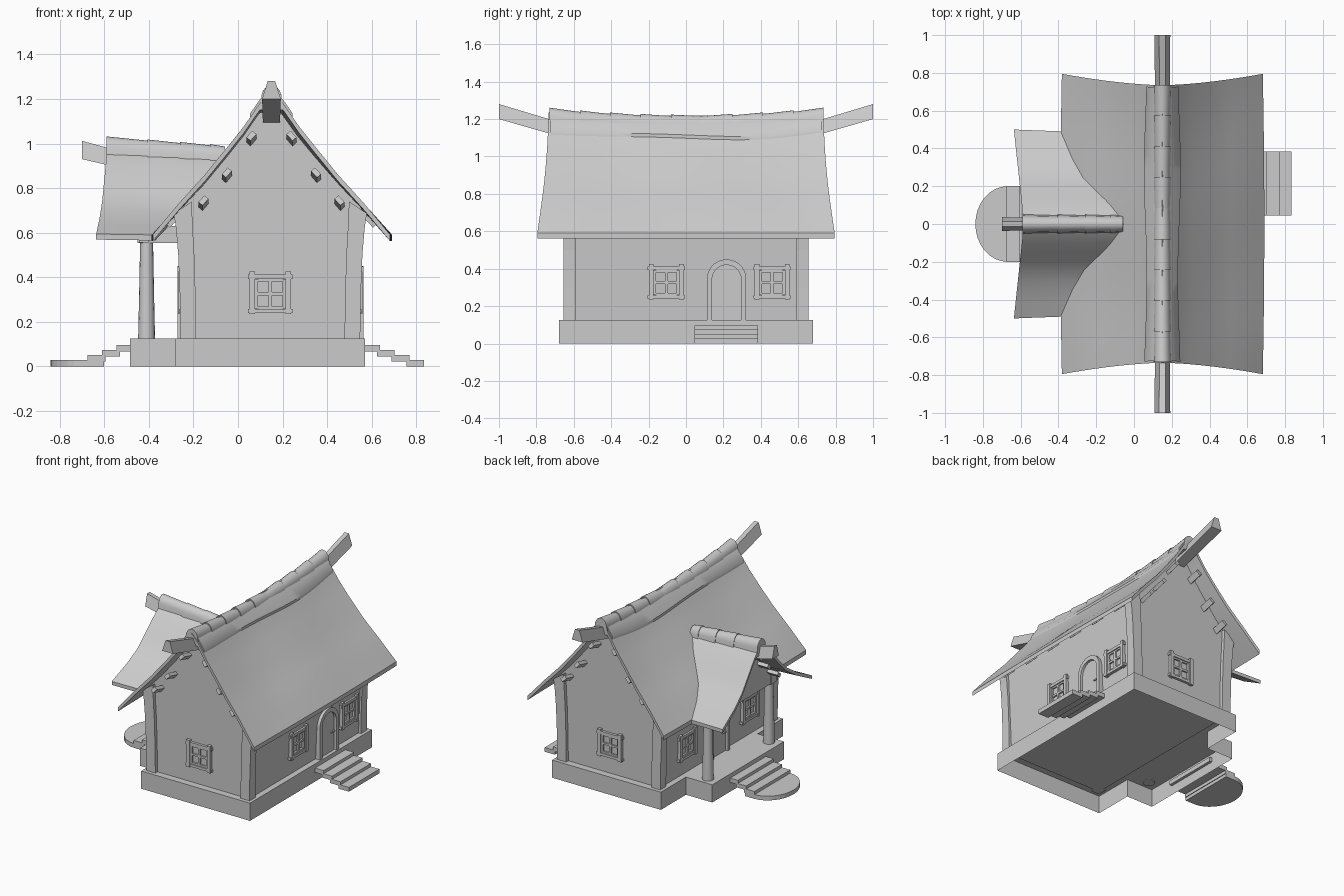
import bpy, bmesh, math
from mathutils import Matrix, Vector

if "Cube" in bpy.data.objects:
    bpy.data.objects.remove(bpy.data.objects["Cube"])

C = 0.145   # house centre line in x
RC = 0.15   # roof centre line in x
MAIN = [(0, 1.2), (.05, 1.15), (.125, 1.045), (.2, .955), (.3, .84), (.42, .72), (.54, .592)]
PORCH = [(0, .955), (.05, .92), (.1, .875), (.2, .77), (.25, .72), (.35, .658), (.5, .59)]


def interp(p, v):
    for (a, b), (c, d) in zip(p, p[1:]):
        if v <= c:
            break
    return b + (d - b) * (v - a) / (c - a)


def inverse(p, z):
    return interp([(-b, a) for a, b in p], -z)


def make(name, verts, faces, mat=None, smooth=False):
    me = bpy.data.meshes.new(name)
    bm = bmesh.new()
    vs = [bm.verts.new((mat or Matrix()) @ Vector(v)) for v in verts]
    for f in faces:
        bm.faces.new([vs[i] for i in f])
    bmesh.ops.recalc_face_normals(bm, faces=bm.faces)
    bm.to_mesh(me)
    bm.free()
    ob = bpy.data.objects.new(name, me)
    bpy.context.collection.objects.link(ob)
    if smooth:
        bpy.ops.object.select_all(action='DESELECT')
        ob.select_set(True)
        bpy.context.view_layer.objects.active = ob
        bpy.ops.object.shade_smooth_by_angle(angle=math.radians(35))
    return ob


def sides(n, rows):
    return [(r * n + i, r * n + (i + 1) % n, r * n + n + (i + 1) % n, r * n + n + i)
            for r in range(rows - 1) for i in range(n)]


def loft(name, rings, mat=None, smooth=False, bottom=True):
    n, m = len(rings[0]), len(rings)
    faces = sides(n, m) + [tuple(range(m * n - n, m * n))]
    if bottom:
        faces.append(tuple(range(n)))
    return make(name, [v for r in rings for v in r], faces, mat, smooth)


def box(name, x0, x1, y0, y1, z0, z1, mat=None):
    return loft(name, [[(x0, y0, z), (x1, y0, z), (x1, y1, z), (x0, y1, z)] for z in (z0, z1)], mat)


def sheet(name, fn, us, vs, thick):
    # thin slab: the top surface from fn plus a copy lowered by thick
    verts = []
    for v in vs:
        row = [fn(u, v) for u in us]
        verts += row + [(x, y, z - thick) for x, y, z in reversed(row)]
    n, m = len(us), 2 * len(us)
    faces = sides(m, len(vs))
    for r in (0, len(vs) - 1):
        faces += [(r * m + i, r * m + i + 1, r * m + m - 2 - i, r * m + m - 1 - i) for i in range(n - 1)]
    return make(name, verts, faces, None, True)


# Base with porch floor, open underneath
plan = [(C - .425, -.68), (C + .425, -.68), (C + .425, .68), (C - .425, .68),
        (C - .425, .4), (-.485, .4), (-.485, -.4), (C - .425, -.4)]
loft("base", [[(x, y, z) for x, y in plan] for z in (0, .125)], bottom=False)

# Thin step treads on both sides; the lowest porch step is rounded
for i in range(4):
    z = .03 + .022 * i
    x = .835 - .066 * i
    box("side_step", x - .08, x, .045, .385, z - .03, z)
    if i:
        x = -.74 + .065 * i
        box("porch_step", x, x + .08, -.2, .2, z - .03, z)
arc = [(-.67 - .17 * math.sin(math.pi * k / 16), .2 * math.cos(math.pi * k / 16)) for k in range(17)]
outline = [(-.6, .2)] + arc + [(-.6, -.2)]
loft("round_step", [[(x, y, z) for x, y in outline] for z in (0, .03)])

# Walls with gables that follow the roof
half = [(.383, .12), (.393, .35), (.41, interp(MAIN, .41) - .015)]
half += [(d, z - .015) for d, z in reversed(MAIN[:5])]
prof = half + [(-d, z) for d, z in reversed(half[:-1])]
loft("walls", [[(C + d, y, z) for d, z in prof] for y in (-.63, .63)])

# Corner posts bowing outward
for sx in (-1, 1):
    for sy in (-1, 1):
        rings = []
        for z, o, w in ((.12, .403, .07), (.3, .405, .07), (.5, .413, .072), (.62, .423, .075), (.74, .433, .08)):
            rings.append([(C + sx * a, sy * b, min(z, interp(MAIN, a) - .02))
                          for a, b in ((o - w, .59), (o, .59), (o, .654), (o - w, .654))])
        loft("corner_post", rings)


# Main roof, sagging in the middle and flaring at the eaves
def roof(d, t, up=0):
    k = abs(d) / .54
    z = interp(MAIN, abs(d)) + .035 * t * t * (1 - k) + .008 * math.sin(5 * t + 1) * math.sin(math.pi * k) + up
    return RC + d * (1 - .015 * t * t * k), t * (.735 + .06 * k ** 1.6), z


def mirrored(v):
    return [-a for a in reversed(v[1:])] + v


ts = [-1 + i / 10 for i in range(21)]
sheet("main_roof", roof, mirrored([0, .05, .09, .125, .16, .2, .25, .3, .36, .42, .48, .54]), ts, .03)


# Thin capping sheet beside the ridge
def cap(d, t):
    return roof(d * (1 + .08 * math.sin(4 * t)), t * .985, .018)


sheet("ridge_cap", cap, mirrored([0, .05, .09]), ts, .025)


# Half round ridge tiles, each flaring a little toward its b end
def tile(name, a, b, za, zb, mat):
    rings = []
    for p, zt, s in ((a, za, 1.0), (b, zb, 1.1)):
        ring = [(.042 * s * math.cos(math.pi * k / 10), p, zt - .055 + .055 * s * math.sin(math.pi * k / 10))
                for k in range(11)]
        rings.append([(.052 * s, p, zt - .105)] + ring + [(-.052 * s, p, zt - .105)])
    loft(name, rings, mat, True)


for i in range(9):
    a, b = sorted((-.73 + i * .1622, -.724 + (i + 1) * .1622), key=lambda v: v if i > 4 else -v)
    tile("ridge_tile", a, b, 1.215 + .07 * a * a, 1.218 + .07 * b * b, Matrix.Translation((RC, 0, 0)))


# Projecting ridge beams
def beam(name, pts, mat):
    loft(name, [[(-w, p, z0), (w, p, z0), (w * .4, p, z1), (-w * .4, p, z1)] for p, z0, z1, w in pts], mat)


for ang in (0, math.pi):
    m = Matrix.Translation((RC, 0, 0)) @ Matrix.Rotation(ang, 4, 'Z')
    beam("ridge_beam", [(-.6, 1.085, 1.16, .038), (-1, 1.2, 1.28, .042)], m)

# Purlin ends on the gables and rafter tails under the eaves
for s in (-1, 1):
    for d, z in ((.09, 1.02), (.2, .855), (.305, .73)):
        for e in (-1, 1):
            m = Matrix.Translation((RC + s * d, e * .66, z)) @ Matrix.Rotation(e * .25, 4, 'X') @ Matrix.Rotation(s * .85, 4, 'Y')
            box("purlin_end", -.02, .02, -.06, .06, -.012, .012, m)
    for i in range(6):
        m = Matrix.Translation((RC + s * .43, -.55 + i * .22, .668)) @ Matrix.Rotation(s * .8, 4, 'Y')
        box("rafter_tail", -.05, .05, -.022, .022, -.013, .013, m)


# Porch roof, cut off where it meets the main roof
def porch(y, t):
    k = abs(y) / .5
    z = interp(PORCH, abs(y))
    x0, x1 = -.583 - .053 * k, RC - inverse(MAIN, z) + .02
    return x0 + (x1 - x0) * t, y * (1 - .02 * t * k), z + (1 - t) * (.03 * (1 - k) + .004)


sheet("porch_roof", porch, mirrored([0, .05, .1, .15, .2, .25, .3, .35, .42, .5]), [i / 8 for i in range(9)], .025)

# Porch ridge tiles and beam (local y runs along world x)
turn = Matrix.Rotation(-math.pi / 2, 4, 'Z')
cuts = [-.59, -.405, -.26, -.125, -.065]
for a, b in zip(cuts, cuts[1:]):
    tile("porch_ridge_tile", b + .006, a, .982 - b * .075, .982 - a * .075, turn)
beam("porch_ridge_beam", [(-.4, .86, .93, .034), (-.7, .93, 1.012, .036)], turn)

# Porch gable, side beams, posts and purlin ends
g = [(.39, .555), (.39, interp(PORCH, .39) - .012)] + [(y, z - .012) for y, z in PORCH[5:0:-1]]
g = g + [(0, .945)] + [(-y, z) for y, z in reversed(g)]
loft("porch_gable", [[(x, y, z) for y, z in g] for x in (-.445, -.4)])
for s in (-1, 1):
    box("porch_beam", -.45, -.24, s * .34 - .03, s * .34 + .03, .553, .63)
    loft("porch_post", [[(-.41 + r * math.cos(k * math.pi / 8), s * .34 + r * math.sin(k * math.pi / 8), z)
         for k in range(16)] for z, r in ((.12, .038), (.3, .034), (.56, .029))], None, True)
    for y in (.09, .18, .29):
        m = Matrix.Translation((-.475, s * y, interp(PORCH, y) - .045)) @ Matrix.Rotation(-s * .75, 4, 'X')
        box("porch_purlin_end", -.05, .05, -.02, .02, -.012, .012, m)


# Windows: posts, rails and a cross of thin bars
def window(m):
    for s in (-1, 1):
        box("window_post", *sorted((s * .068, s * .093)), -.022, .02, .235, .425, m)
        box("window_sash", *sorted((s * .055, s * .069)), -.013, .02, .26, .39, m)
    for z0, z1, w in ((.24, .258, .1), (.392, .412, .1)):
        box("window_rail", -w, w, -.018, .02, z0, z1, m)
    for z0, z1 in ((.258, .27), (.319, .333), (.381, .392)):
        box("window_bar", -.056, .056, -.011, .02, z0, z1, m)
    box("window_mullion", -.008, .008, -.012, .02, .26, .39, m)


# Arched door with frame and latch
def arch(w, h):
    curve = [(w * math.cos(math.pi * k / 14), h - w + w * math.sin(math.pi * k / 14)) for k in range(15)]
    return [(w, .125)] + curve + [(-w, .125)]


def door(m):
    o, i = arch(.105, .45), arch(.078, .42)
    rings = [[(a[0], -.025, a[1]), (b[0], -.025, b[1]), (b[0], .02, b[1]), (a[0], .02, a[1])] for a, b in zip(o, i)]
    loft("door_frame", rings, m, True)
    loft("door", [[(x, y, z) for x, z in i] for y in (-.008, .02)], m)
    box("door_latch", .04, .075, -.016, .01, .255, .265, m)


def place(x, y, deg):
    return Matrix.Translation((x, y, 0)) @ Matrix.Rotation(math.radians(deg), 4, 'Z')


window(place(C, -.63, 0))
window(place(C, .63, 180))
for y in (-.105, .46):
    window(place(C + .392, y, 90))
for y in (-.35, .35):
    window(place(C - .392, y, -90))
door(place(C + .392, .217, 90))
door(place(C - .392, 0, -90))
